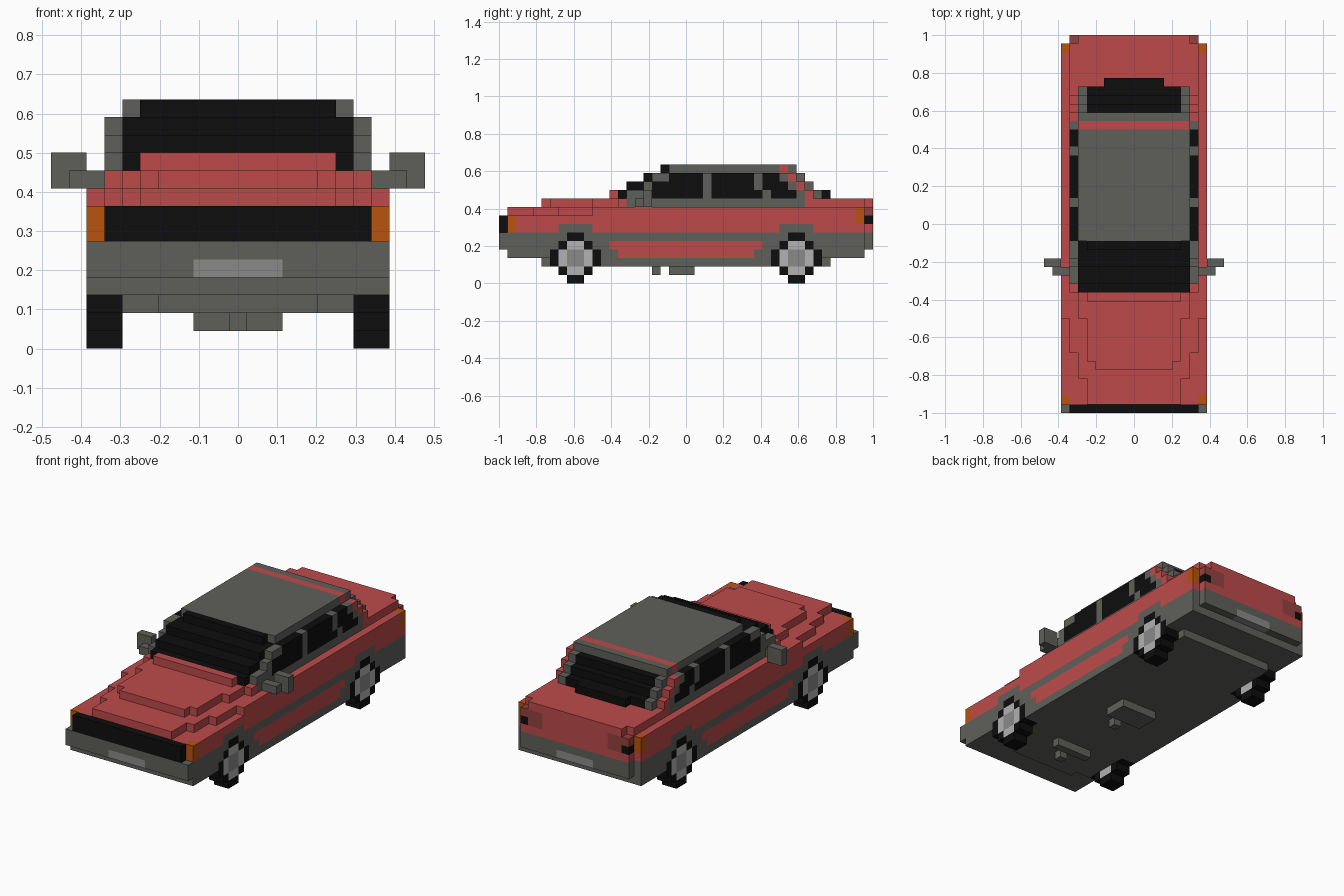
import bpy, bmesh
from mathutils import Vector

if "Cube" in bpy.data.objects:
    bpy.data.objects.remove(bpy.data.objects["Cube"], do_unlink=True)

V = 1 / 22          # block size: the car is 44 blocks long
COLOURS = {
    "red paint": (189, 74, 74), "grey trim": (95, 95, 90), "black": (13, 13, 13),
    "orange lamp": (184, 84, 14), "plate grey": (138, 138, 136),
    "rim silver": (178, 178, 178), "hub grey": (138, 138, 137), "tail lamp red": (148, 66, 63),
}
NAMES = list(COLOURS)
RED, GREY, BLACK, ORANGE, PLATE, SILVER, HUB, LAMP = range(8)


def lin(c):
    c /= 255
    return c / 12.92 if c <= 0.04045 else ((c + 0.055) / 1.055) ** 2.4


MATS = []
for name, rgb in COLOURS.items():
    m = bpy.data.materials.new(name)
    m.use_nodes = True
    col = tuple(lin(c) for c in rgb) + (1,)
    m.diffuse_color = col
    bsdf = m.node_tree.nodes["Principled BSDF"]
    bsdf.inputs["Base Color"].default_value = col
    bsdf.inputs["Roughness"].default_value = 0.8
    MATS.append(m)

cells = {}          # (x, y, z) block -> (part, colour); later fills replace earlier ones


def fill(part, colour, xs, ys, zs):
    """Inclusive block ranges; x is column from the middle, y from the nose, z from the ground."""
    for x in range(xs[0], xs[1] + 1):
        for y in range(ys[0], ys[1] + 1):
            for z in range(zs[0], zs[1] + 1):
                cells[x, y, z] = (part, colour)


def mid(part, colour, w, ys, zs):
    fill(part, colour, (-w, w), ys, zs)


def sides(part, colour, xs, ys, zs):
    fill("left_" + part, colour, xs, ys, zs)
    fill("right_" + part, colour, (-xs[1], -xs[0]), ys, zs)


def sides_of(part, colour, xs, ys, zs):
    fill(part, colour, xs, ys, zs)
    fill(part, colour, (-xs[1], -xs[0]), ys, zs)


# Floor and lower body
mid("floor", GREY, 4, (5, 5), (2, 2))
mid("floor", GREY, 6, (6, 38), (2, 2))
mid("floor", GREY, 8, (12, 31), (2, 2))
mid("lower_body", GREY, 8, (1, 42), (3, 5))
mid("upper_body", RED, 8, (1, 42), (6, 7))

# Door panels and arch trim
sides_of("lower_body", RED, (8, 8), (13, 30), (4, 4))
sides_of("lower_body", RED, (8, 8), (14, 29), (3, 3))
for a in (7, 33):
    sides_of("upper_body", GREY, (8, 8), (a, a + 3), (6, 6))

# Bonnet tiers: (half width, first row, last row)
for w, a, b in ((5, 1, 3), (6, 4, 6), (7, 7, 10)):
    mid("bonnet", RED, w, (a, b), (8, 8))
for w, a, b in ((4, 5, 5), (5, 6, 10), (6, 11, 13), (7, 14, 14)):
    mid("bonnet", RED, w, (a, b), (9, 9))
mid("bonnet", RED, 5, (13, 13), (10, 10))
mid("upper_body", RED, 8, (11, 42), (8, 8))

# Boot and tail
mid("boot", RED, 7, (36, 42), (9, 9))
mid("boot", RED, 6, (43, 43), (9, 9))
mid("tail_panel", RED, 7, (43, 43), (6, 8))
sides_of("tail_panel", LAMP, (5, 6), (43, 43), (7, 8))
sides_of("tail_panel", LAMP, (7, 7), (43, 43), (8, 8))
sides_of("tail_panel", BLACK, (7, 7), (43, 43), (7, 7))
sides("rear_marker", ORANGE, (8, 8), (42, 42), (7, 8))

# Nose, bumpers and plates
mid("grille", BLACK, 7, (0, 0), (6, 7))
sides("front_marker", ORANGE, (8, 8), (1, 1), (6, 7))
mid("front_bumper", GREY, 8, (0, 0), (4, 5))
mid("rear_bumper", GREY, 7, (43, 43), (4, 5))
mid("front_bumper", PLATE, 2, (0, 0), (4, 4))
mid("rear_bumper", PLATE, 2, (43, 43), (4, 4))

# Cabin: each layer is (height, front glass, pillar start, red stripe row, rear end)
mid("cabin", GREY, 7, (15, 35), (9, 9))
for z, glass, pillar, stripe, end in ((10, 14, 15, 36, 37), (11, 15, 17, 35, 36), (12, 17, 18, 34, 35)):
    mid("cabin", GREY, 7, (pillar, end - 1), (z, z))
    mid("cabin", GREY, 6, (end, end), (z, z))
    mid("windscreen", BLACK, 6, (glass, pillar + 1), (z, z))
    sides_of("cabin", GREY, (7, 7), (pillar, pillar + 1), (z, z))
    sides_of("cabin", RED, (7, 7), (stripe, stripe), (z, z))
    mid("rear_window", BLACK, 5, (end, end), (z, z))
mid("rear_window", BLACK, 3, (38, 38), (10, 10))

# Roof
mid("windscreen", BLACK, 5, (19, 19), (13, 13))
mid("roof", GREY, 6, (20, 34), (13, 13))
mid("roof", RED, 6, (33, 33), (13, 13))

# Side windows: row spans per layer
for z, spans in ((10, ((18, 23), (25, 30), (32, 34))),
                 (11, ((18, 23), (25, 29), (31, 33))),
                 (12, ((20, 23), (25, 29), (31, 32)))):
    for s in spans:
        sides("side_windows", BLACK, (7, 7), s, (z, z))

# Door mirrors
sides("mirror", GREY, (8, 9), (16, 16), (9, 9))
sides("mirror", GREY, (9, 10), (17, 17), (9, 10))

# Underside parts
mid("gearbox", GREY, 2, (20, 22), (1, 1))
mid("gearbox", GREY, 0, (18, 18), (1, 1))
mid("sump", GREY, 2, (10, 10), (1, 1))
mid("sump", GREY, 0, (8, 8), (1, 1))

# Wheels: stepped discs of tyre, rim and hub
for name, c in (("front_wheel", 9), ("rear_wheel", 35)):
    for colour, steps in ((BLACK, (1, 2, 3, 3, 2, 1)), (SILVER, (1, 2, 2, 1)), (HUB, (1, 1))):
        z0 = 3 - len(steps) // 2
        for i, r in enumerate(steps):
            sides(name, colour, (7, 8), (c - r, c + r - 1), (z0 + i, z0 + i))

# Outer faces of the blocks, one mesh per part
DIRS = [Vector(d) for d in ((1, 0, 0), (-1, 0, 0), (0, 1, 0), (0, -1, 0), (0, 0, 1), (0, 0, -1))]
parts = {}
for cell, (part, colour) in cells.items():
    parts.setdefault(part, []).append((cell, colour))

for part, blocks in parts.items():
    bm = bmesh.new()
    verts = {}
    for cell, colour in blocks:
        for d in DIRS:
            if tuple(int(a + b) for a, b in zip(cell, d)) in cells:
                continue
            u = Vector((d.y, d.z, d.x))
            w = d.cross(u)
            ring = []
            for s, t in ((-1, -1), (1, -1), (1, 1), (-1, 1)):
                p = Vector(cell) + (d + u * s + w * t) / 2
                key = tuple(round(2 * k) for k in p)
                if key not in verts:
                    verts[key] = bm.verts.new((p.x * V, (p.y - 21.5) * V, (p.z + 0.5) * V))
                ring.append(verts[key])
            bm.faces.new(ring).material_index = colour
    if bm.faces:
        mesh = bpy.data.meshes.new(part)
        bm.to_mesh(mesh)
        for m in MATS:
            mesh.materials.append(m)
        bpy.context.scene.collection.objects.link(bpy.data.objects.new(part, mesh))
    bm.free()
